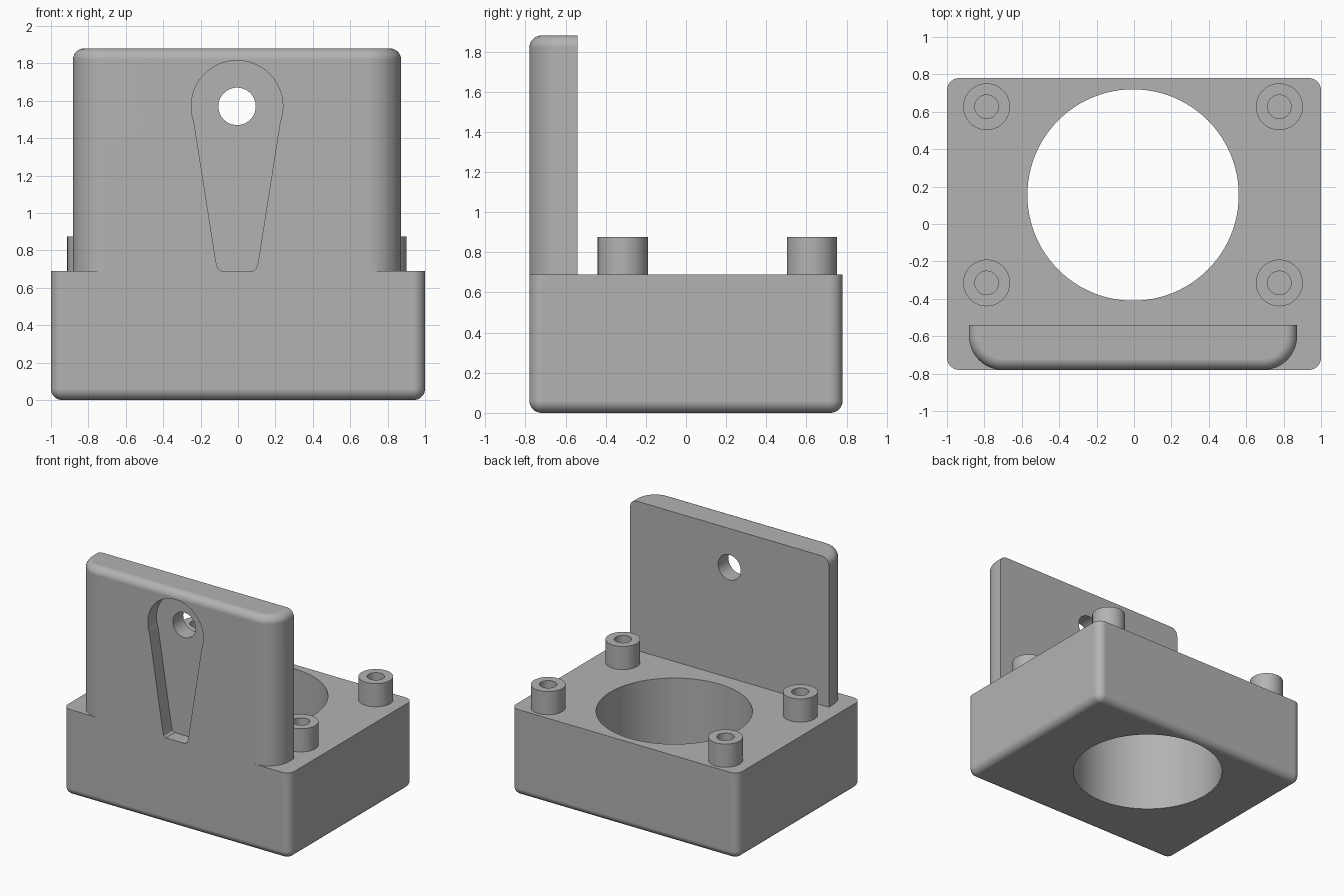
import bpy, bmesh
from math import sin, cos, pi, radians
from mathutils import Vector

cube = bpy.data.objects.get("Cube")
if cube:
    bpy.data.objects.remove(cube, do_unlink=True)

grey = bpy.data.materials.new("plain_grey")
grey.use_nodes = True
colour = (0.45, 0.45, 0.45, 1)
grey.diffuse_color = colour
grey.node_tree.nodes["Principled BSDF"].inputs["Base Color"].default_value = colour

MID = -0.005      # x of the hole and plate centre line
DECK = 0.69       # top of the base
FRONT = -0.78


def loft(name, rings):
    """Closed solid through equal-length rings of points, capped at both ends."""
    bm = bmesh.new()
    loops = [[bm.verts.new(p) for p in ring] for ring in rings]
    n = len(loops[0])
    for a, b in zip(loops, loops[1:]):
        for i in range(n):
            j = (i + 1) % n
            bm.faces.new((a[i], a[j], b[j], b[i]))
    bm.faces.new(loops[0][::-1])
    bm.faces.new(loops[-1])
    bmesh.ops.recalc_face_normals(bm, faces=bm.faces)
    mesh = bpy.data.meshes.new(name)
    bm.to_mesh(mesh)
    bm.free()
    mesh.materials.append(grey)
    ob = bpy.data.objects.new(name, mesh)
    bpy.context.collection.objects.link(ob)
    return ob


def corner(x, y, r, start, steps=12):
    """Quarter arc of radius r around (x, y)."""
    angles = [radians(start + 90 * i / steps) for i in range(steps + 1)]
    return [(x + r * cos(a), y + r * sin(a)) for a in angles]


def circle(x, y, r, z, n=64):
    return [Vector((x + r * cos(2 * pi * i / n), y + r * sin(2 * pi * i / n), z)) for i in range(n)]


def fillet(r, steps=8):
    """(inset, drop) pairs from the side wall round to the flat end."""
    return [(r * (1 - cos(pi / 2 * i / steps)), r * sin(pi / 2 * i / steps)) for i in range(steps + 1)]


def combine(target, other, operation):
    mod = target.modifiers.new(operation.lower(), "BOOLEAN")
    mod.operation, mod.object, mod.solver = operation, other, "EXACT"
    bpy.context.view_layer.objects.active = target
    bpy.ops.object.modifier_apply(modifier=mod.name)
    bpy.data.objects.remove(other, do_unlink=True)


def smooth(ob):
    bpy.ops.object.select_all(action="DESELECT")
    ob.select_set(True)
    bpy.context.view_layer.objects.active = ob
    bpy.ops.object.shade_smooth_by_angle(angle=radians(30))
    mod = ob.modifiers.new("flat_normals", "WEIGHTED_NORMAL")
    mod.keep_sharp = True


# Base block: rounded upright edges and rounded bottom rim, sharp top
def base_ring(inset, z):
    r = 0.065 - inset
    x, y = 0.935, 0.715
    pts = (corner(x, y, r, 0) + corner(-x, y, r, 90)
           + corner(-x, -y, r, 180) + corner(x, -y, r, 270))
    return [(px, py, z) for px, py in pts]


rim = fillet(0.06)
body = loft("bracket_body",
            [base_ring(i, 0.06 - d) for i, d in rim[::-1]] + [base_ring(0, DECK)])


# Back plate: large front corner rounding, rounded top rim, flat rear face
def plate_ring(inset, z):
    w, r = 0.877 - inset, 0.18 - inset
    y = FRONT + 0.18
    pts = ([(w, -0.54), (-w, -0.54)]
           + corner(-w + r, y, r, 180) + corner(w - r, y, r, 270))
    return [(px + MID, py, z) for px, py in pts]


plate = loft("plate", [plate_ring(0, 0.4)]
             + [plate_ring(i, 1.82 + d) for i, d in rim])
combine(body, plate, "UNION")

# Large round opening through the base
combine(body, loft("opening_cutter", [circle(MID, 0.155, 0.565, z, 96) for z in (-0.2, 1)]),
        "DIFFERENCE")

# Tapered hanging recess in the plate front, with a round hole behind it
arc = [radians(-20 + 220 * i / 40) for i in range(41)]
foot = [(0.113, 0.74), (0.104, 0.705), (0.085, DECK)]
outline = ([(0.245 * cos(a), 1.57 + 0.245 * sin(a)) for a in arc]
           + [(-x, z) for x, z in foot] + foot[::-1])
combine(body, loft("recess_cutter", [[(x + MID, y, z) for x, z in outline]
                                     for y in (FRONT - 0.1, FRONT + 0.11)]), "DIFFERENCE")
combine(body, loft("hole_cutter", [[(p.x, y, p.y) for p in circle(MID, 1.57, 0.1, 0)]
                                   for y in (-0.9, -0.4)]), "DIFFERENCE")
smooth(body)

# Four hollow screw posts
for side, x in (("right", -0.788), ("left", 0.777)):
    for end, y in (("front", -0.315), ("back", 0.627)):
        post = loft(f"post_{end}_{side}", [circle(x, y, 0.125, z) for z in (DECK, 0.875)])
        combine(post, loft("bore_cutter", [circle(x, y, 0.063, z) for z in (DECK + 0.005, 1)]),
                "DIFFERENCE")
        smooth(post)
